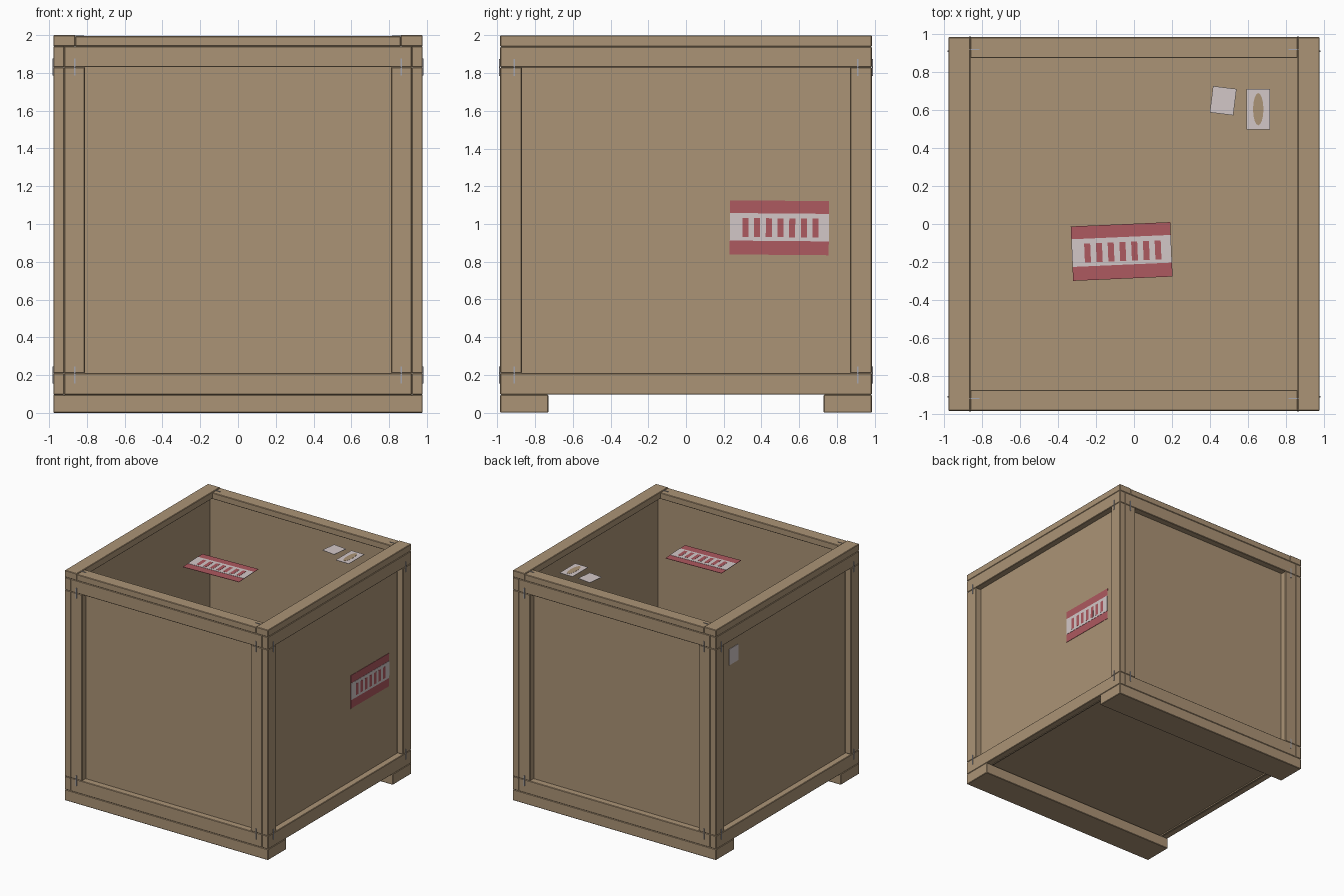
import bpy
import math
from mathutils import Matrix, Vector

cube = bpy.data.objects.get("Cube")
if cube:
    bpy.data.objects.remove(cube, do_unlink=True)


def material(name, rgb):
    m = bpy.data.materials.new(name)
    m.use_nodes = True
    m.diffuse_color = (*rgb, 1)
    m.node_tree.nodes["Principled BSDF"].inputs["Base Color"].default_value = (*rgb, 1)
    return m


WOOD = material("tan wood", (0.41, 0.295, 0.18))
RED = material("faded red", (0.42, 0.10, 0.115))
WHITE = material("paper white", (0.65, 0.575, 0.575))
STEEL = material("staple grey", (0.38, 0.38, 0.42))


def finish(name, mat, matrix, size):
    ob = bpy.context.object
    ob.name = name
    ob.data.transform(matrix @ Matrix.Diagonal((*size, 1)))
    ob.data.materials.append(mat)
    return ob


def board(name, x, y, z, bevel=0.004):
    """Box given by its (min, max) range on each axis."""
    lo, hi = Vector((x[0], y[0], z[0])), Vector((x[1], y[1], z[1]))
    bpy.ops.mesh.primitive_cube_add(size=1)
    ob = finish(name, WOOD, Matrix.Translation((lo + hi) / 2), hi - lo)
    if bevel:
        mod = ob.modifiers.new("worn edges", "BEVEL")
        mod.width = bevel
        mod.segments = 1


def span(sign, a, b):
    return tuple(sorted((sign * a, sign * b)))


def plate(name, mat, base, u, v, w, h, lift=0.0, thick=0.003, round_shape=False):
    """Thin plate lying on the plane of base, centred at u, v."""
    if round_shape:
        bpy.ops.mesh.primitive_cylinder_add(vertices=16, radius=0.5, depth=1)
    else:
        bpy.ops.mesh.primitive_cube_add(size=1)
    place = base @ Matrix.Translation((u, v, lift + thick / 2))
    finish(name, mat, place, (w, h, thick))


def side(turn, out):
    """Plane of an upright side: 0 front, 90 right-hand, 180 back, 270 other."""
    return (Matrix.Rotation(math.radians(turn), 4, "Z")
            @ Matrix.Translation((0, -out, 0))
            @ Matrix.Rotation(math.radians(90), 4, "X"))


def placed(base, u, v, turn):
    return base @ Matrix.Translation((u, v, 0)) @ Matrix.Rotation(math.radians(turn), 4, "Z")


X, Y = 0.978, 0.985      # outer half widths
PX, PY = 0.92, 0.925     # panel planes
LOW, HIGH = 0.095, 1.94  # frame bottom and top
RAILS = {"bottom": (LOW, 0.21), "top": (1.83, HIGH)}
POST = (0.21, 1.83)

# Floor and side panels
board("floor_panel", (-PX, PX), (-PY, PY), (LOW + 0.01, LOW + 0.025), 0)
for s, side_name, end_name in ((-1, "right", "front"), (1, "left", "back")):
    board(side_name + "_panel", span(s, PX - 0.012, PX), (-PY, PY), (LOW, HIGH), 0)
    board(end_name + "_panel", (-PX, PX), span(s, PY - 0.012, PY), (LOW, HIGH), 0)

    # Rails along the bottom and top of each side
    for level, z in RAILS.items():
        board(f"{side_name}_{level}_rail", span(s, PX, X), (-Y, Y), z)
        board(f"{end_name}_{level}_rail", (-PX, PX), span(s, PY, Y), z)

    # Corner posts
    for t in (-1, 1):
        board(side_name + "_post", span(s, PX, X), span(t, 0.87, Y), POST)
        board(end_name + "_post", span(t, 0.81, PX), span(s, PY, Y), POST)

    # Boards of the top rim
    board(side_name + "_rim", span(s, 0.862, X), (-Y, Y), (HIGH, 2))
    board(end_name + "_rim", (-0.862, 0.862), span(s, 0.875, Y), (HIGH, 1.995))

    # Skids underneath
    board(end_name + "_skid", (-X, X), span(s, 0.73, Y), (0, LOW))

# Staples over the frame joints
for turn in (0, 90, 180, 270):
    out = X if turn in (90, 270) else Y
    across = 0.91 if turn in (90, 270) else 0.865
    for s in (-1, 1):
        for z in (0.2, 1.83):
            plate("staple", STEEL, side(turn, out), s * across, z, 0.007, 0.09, 0, 0.005)
for s in (-1, 1):
    for t in (-1, 1):
        plate("rim_staple", STEEL, Matrix.Translation((0, 0, 1.997)),
              s * 0.86, t * 0.92, 0.09, 0.006)


# Warning label: red card, white band, plain red bars
def warning_label(base):
    plate("label_card", RED, base, 0, 0, 0.525, 0.287)
    plate("label_band", WHITE, base, 0, 0.003, 0.525, 0.146, 0.003, 0.002)
    for i in range(7):
        plate("label_bar", RED, base, -0.18 + i * 0.062, 0, 0.032, 0.1, 0.005, 0.001)


LID = Matrix.Translation((0, 0, HIGH))
warning_label(placed(LID, -0.065, -0.145, 2.5))
warning_label(placed(side(90, PX), 0.495, 0.98, -0.5))

# Paper stickers
plate("square_sticker", WHITE, placed(LID, 0.47, 0.65, -7), 0, 0, 0.125, 0.14)
tag = placed(LID, 0.655, 0.605, 0)
plate("tall_sticker", WHITE, tag, 0, 0, 0.125, 0.215)
plate("sticker_oval", WOOD, tag, 0, 0, 0.055, 0.17, 0.003, 0.001, True)
plate("side_sticker", WHITE, side(270, PX), -0.66, 1.65, 0.125, 0.14)
